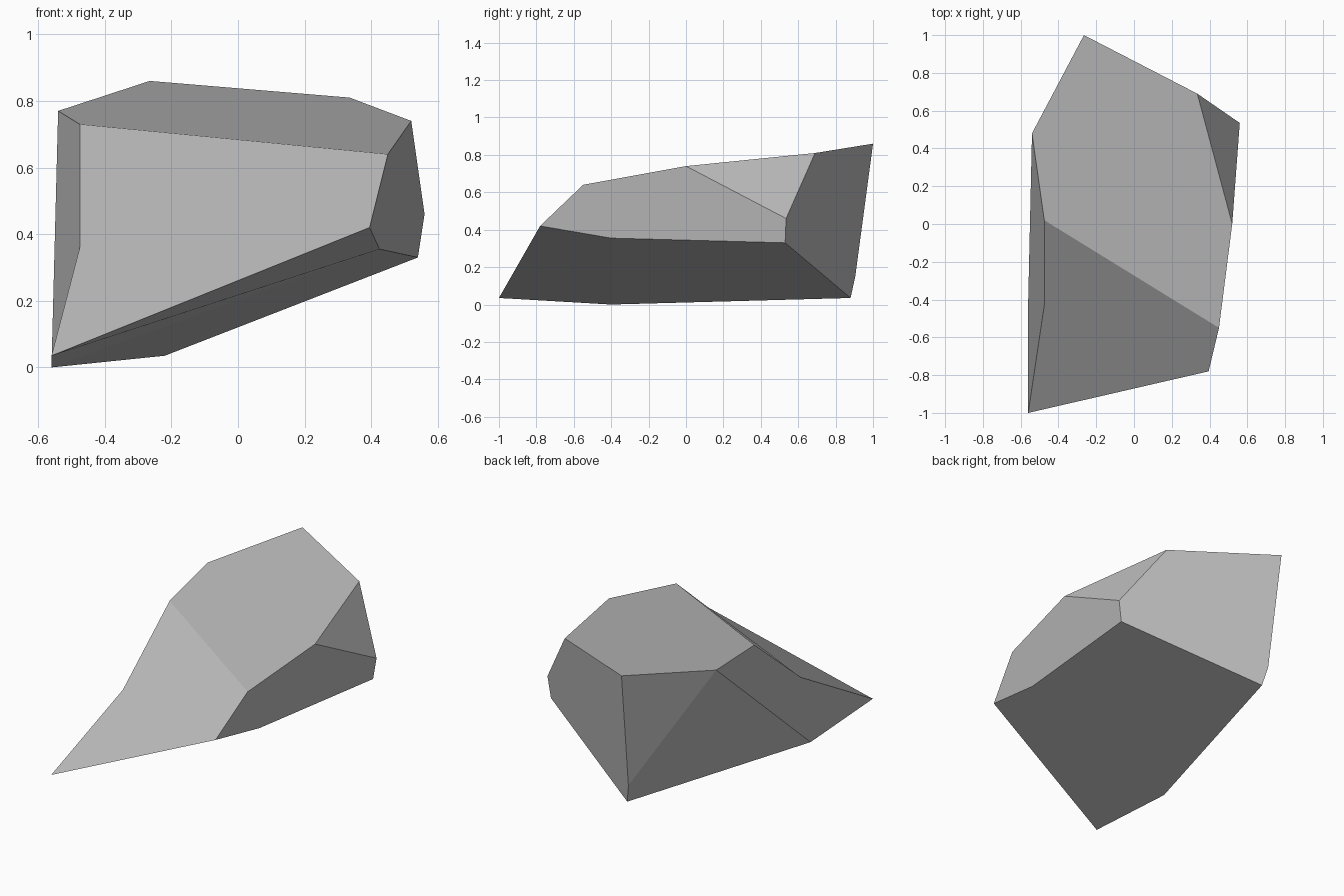
import bpy
import bmesh

old = bpy.data.objects.get("Cube")
if old:
    bpy.data.objects.remove(old, do_unlink=True)

# Plain grey stone material
stone = bpy.data.materials.new("stone_grey")
stone.use_nodes = True
colour = (0.5, 0.5, 0.5, 1)
stone.diffuse_color = colour
shader = stone.node_tree.nodes["Principled BSDF"]
shader.inputs["Base Color"].default_value = colour
shader.inputs["Roughness"].default_value = 0.9

# Corners of the boulder, named by where they sit
corners = {
    "front_tip": (-.56, -1, .035),
    "base_side": (-.56, -.4, 0),
    "base_back": (-.22, .88, .035),
    "back_notch": (-.245, .905, .15),
    "left_low": (.54, .53, .33),
    "left_mid": (.56, .535, .46),
    "left_top": (.52, 0, .74),
    "front_top": (.45, -.55, .64),
    "front_mid": (.395, -.78, .42),
    "front_low": (.425, -.4, .355),
    "back_top": (.335, .69, .81),
    "peak": (-.265, 1, .86),
    "right_top": (-.54, .48, .77),
    "right_brow": (-.475, .02, .73),
    "right_dent": (-.475, -.43, .36),
}

# Flat facets, each listed by its corners
facets = {
    "top": "peak back_top left_top front_top right_brow right_top",
    "front": "right_brow front_top front_mid front_tip right_dent",
    "right": "right_top right_brow right_dent front_tip base_side",
    "right_back": "right_top base_side base_back back_notch",
    "back_sliver": "right_top back_notch peak",
    "back": "peak back_notch base_back left_low left_mid back_top",
    "left_corner": "left_top back_top left_mid",
    "left": "front_top left_top left_mid left_low front_low front_mid",
    "under_front": "front_tip front_mid front_low base_side",
    "under_back": "base_side front_low left_low base_back",
}

bm = bmesh.new()
points = {name: bm.verts.new(place) for name, place in corners.items()}
for names in facets.values():
    bm.faces.new([points[name] for name in names.split()])
bmesh.ops.recalc_face_normals(bm, faces=bm.faces[:])

mesh = bpy.data.meshes.new("boulder")
bm.to_mesh(mesh)
bm.free()
mesh.materials.append(stone)
boulder = bpy.data.objects.new("boulder", mesh)
bpy.context.collection.objects.link(boulder)
